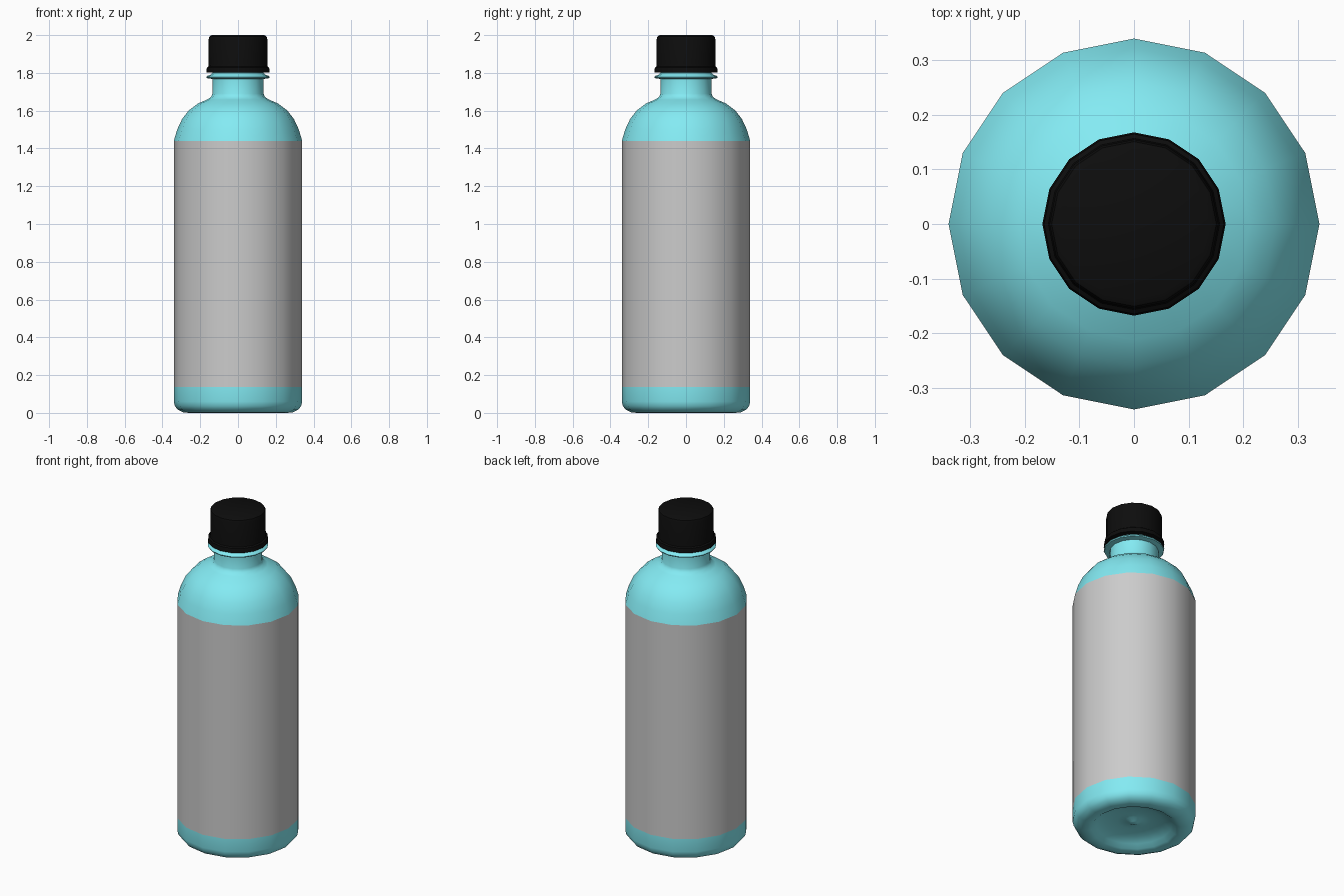
import bpy, bmesh
from math import sin, cos, tau, radians

if "Cube" in bpy.data.objects:
    bpy.data.objects.remove(bpy.data.objects["Cube"])

SIDES = 16


def lathe(name, profile, color=None):
    """Revolve (radius, z) points around z; radius 0 makes a pole."""
    bm = bmesh.new()
    rings = []
    for r, z in profile:
        if r == 0:
            rings.append([bm.verts.new((0, 0, z))] * SIDES)
        else:
            rings.append([bm.verts.new((r * cos(tau * i / SIDES), r * sin(tau * i / SIDES), z))
                          for i in range(SIDES)])
    for a, b in zip(rings, rings[1:]):
        for i in range(SIDES):
            j = (i + 1) % SIDES
            bm.faces.new(list(dict.fromkeys((a[i], a[j], b[j], b[i]))))
    bmesh.ops.recalc_face_normals(bm, faces=bm.faces)
    mesh = bpy.data.meshes.new(name)
    bm.to_mesh(mesh)
    bm.free()
    ob = bpy.data.objects.new(name, mesh)
    bpy.context.collection.objects.link(ob)
    if color:
        mat = bpy.data.materials.new(name + "_material")
        mat.diffuse_color = (*color, 1)
        mat.use_nodes = True
        mat.node_tree.nodes["Principled BSDF"].inputs["Base Color"].default_value = mat.diffuse_color
        mesh.materials.append(mat)
    bpy.ops.object.select_all(action='DESELECT')
    ob.select_set(True)
    bpy.context.view_layer.objects.active = ob
    bpy.ops.object.shade_smooth_by_angle(angle=radians(40))
    return ob


# Bottle: dimpled base, straight wall, domed shoulder, neck with flange
lathe("bottle", [
    (0, 0.035), (0.02, 0.037), (0.045, 0.05), (0.09, 0.052), (0.16, 0.043),
    (0.21, 0.025), (0.235, 0.006), (0.26, 0.0), (0.29, 0.003), (0.318, 0.016),
    (0.334, 0.036), (0.34, 0.06), (0.34, 0.138), (0.338, 0.14), (0.338, 1.438),
    (0.34, 1.44), (0.322, 1.50), (0.296, 1.556), (0.26, 1.602), (0.212, 1.638),
    (0.165, 1.658), (0.143, 1.672), (0.135, 1.69), (0.135, 1.768), (0.165, 1.772),
    (0.168, 1.778), (0.163, 1.784), (0.145, 1.79), (0.135, 1.80), (0.135, 1.97), (0, 1.97),
], (0.23, 0.83, 0.9))

# Label band wrapped flush around the wall
lathe("label", [(0.34, 0.138), (0.34, 1.44)])

# Screw cap with wider tamper ring
lathe("cap", [
    (0.136, 1.802), (0.168, 1.802), (0.165, 1.828), (0.157, 1.834), (0.155, 1.85),
    (0.155, 1.98), (0.151, 1.993), (0.138, 2.0), (0, 2.0),
], (0.004, 0.004, 0.004))
